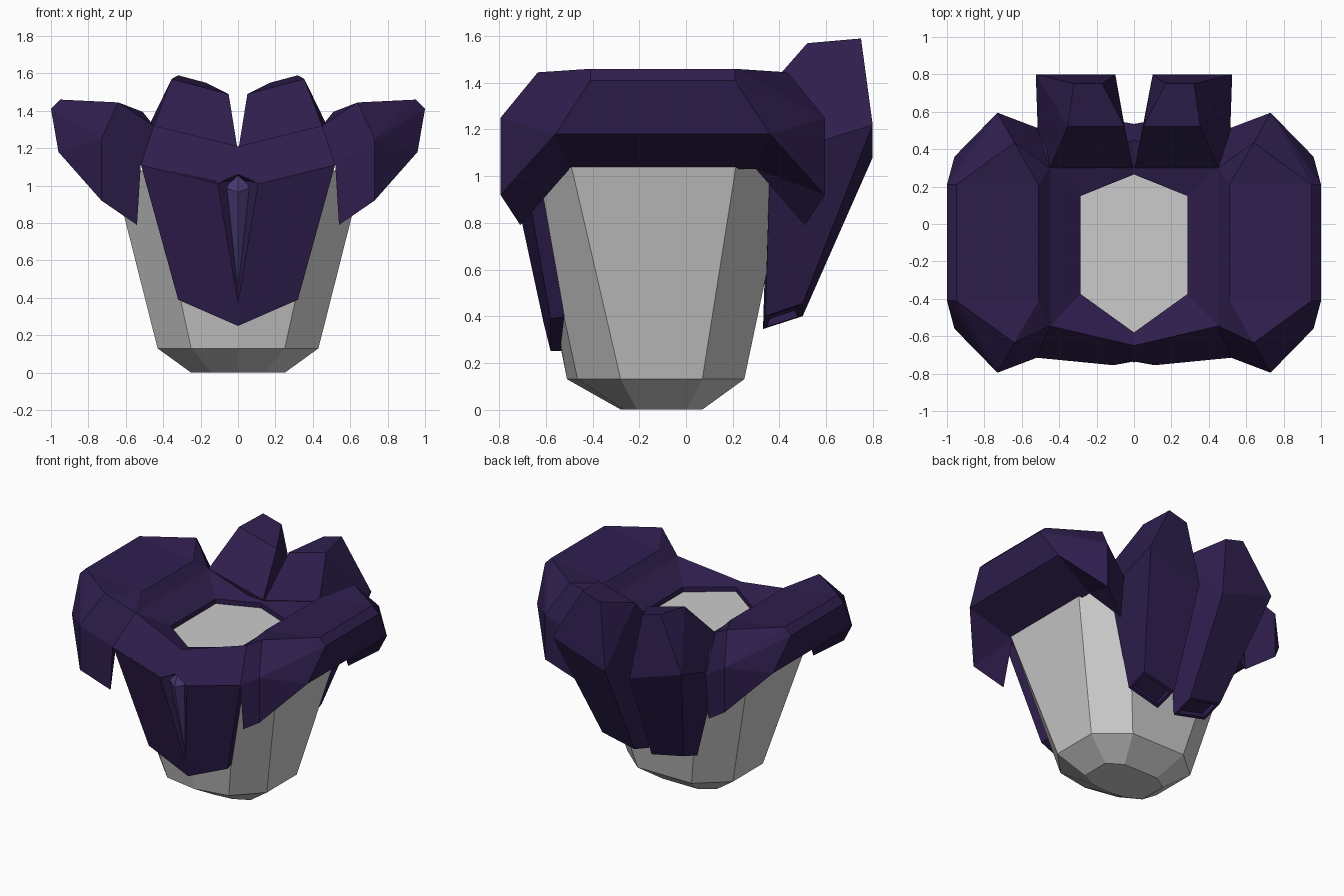
import bpy, bmesh
from mathutils import Vector

if "Cube" in bpy.data.objects:
    bpy.data.objects.remove(bpy.data.objects["Cube"])

def material(name, rgb):
    m = bpy.data.materials.new(name)
    m.diffuse_color = (*rgb, 1)
    m.use_nodes = True
    m.node_tree.nodes["Principled BSDF"].inputs["Base Color"].default_value = m.diffuse_color
    return m

purple = material("dark_purple", (0.028, 0.013, 0.075))
violet = material("gem_violet", (0.06, 0.04, 0.16))

def build(name, pts, faces, mat=None, recess=None):
    """Half model from named points; faces are strings of names. Mirrored over x."""
    bm = bmesh.new()
    for s in (1, -1):
        v = {k: bm.verts.new((s * p[0], p[1], p[2])) for k, p in pts.items()}
        holes = []
        for f in faces:
            names = f.split()
            face = bm.faces.new([v[n] for n in names][::s])
            if f == recess:
                holes.append(face)
        bm.normal_update()
    bmesh.ops.remove_doubles(bm, verts=bm.verts[:], dist=1e-4)
    bmesh.ops.recalc_face_normals(bm, faces=bm.faces[:])
    if recess:
        # sink a socket into the downward facing ends
        low = [f for f in bm.faces if f.normal.z < -0.7 and f.calc_center_median().z < 0.5]
        bmesh.ops.inset_individual(bm, faces=low, thickness=0.03)
        bmesh.ops.inset_individual(bm, faces=low, thickness=0.005, depth=-0.03)
    loose = [x for x in bm.verts if not x.link_faces]
    bmesh.ops.delete(bm, geom=loose, context='VERTS')
    me = bpy.data.meshes.new(name)
    bm.to_mesh(me)
    bm.free()
    ob = bpy.data.objects.new(name, me)
    bpy.context.collection.objects.link(ob)
    if mat:
        me.materials.append(mat)
    return ob

def loft(name, rings, mat=None):
    """Stack of half rings, each (z, [(x, y), ...]) running front to back."""
    pts, faces = {}, []
    n = len(rings[0][1])
    for r, (z, ring) in enumerate(rings):
        for i, (x, y) in enumerate(ring):
            pts[f"{r}_{i}"] = (x, y, z)
    for r in range(len(rings) - 1):
        for i in range(n - 1):
            faces.append(f"{r}_{i} {r}_{i+1} {r+1}_{i+1} {r+1}_{i}")
    for r in (0, len(rings) - 1):
        faces.append(" ".join(f"{r}_{i}" for i in range(n)))
    return build(name, pts, faces, mat)

# tapered grey torso
loft("torso", [
    (0.00, [(0, -.28), (.14, -.265), (.25, -.21), (.25, .0), (.14, .07), (0, .07)]),
    (0.13, [(0, -.51), (.25, -.465), (.43, -.28), (.43, .07), (.22, .25), (0, .25)]),
    (1.08, [(0, -.70), (.46, -.67), (.67, -.50), (.67, .22), (.42, .45), (0, .45)]),
])

# grey neck socket
hexagon = [(0, -.58), (.285, -.375), (.285, .15), (0, .265)]
loft("neck_socket", [(1.0, hexagon), (1.165, hexagon)])

# collar with shoulder pads: front points, copied to the back around y = -0.1
front = {
    "T": (0, -.65, 1.21), "P": (0, -.735, 1.06), "D": (.11, -.755, 1.01),
    "K": (.45, -.545, 1.32), "C": (.52, -.715, 1.11), "A": (.51, -.41, 1.395),
    "H": (.64, -.635, 1.445), "E": (.95, -.41, 1.46), "F": (1.0, -.41, 1.41),
    "L": (.96, -.56, 1.18), "G": (.73, -.795, 1.25), "Q": (.73, -.795, .92),
    "B": (.54, -.71, .79), "M": (.64, -.50, 1.03),
}
pts = dict(front)
pts.update({k + "b": (x, -.2 - y, z) for k, (x, y, z) in front.items()})
pts["Kb"] = (.45, .30, 1.32)
for i, (x, y) in enumerate(hexagon):
    pts[f"h{i}"] = (x, y, 1.2)
    pts[f"w{i}"] = (x, y, 1.1)
ends = ["A E H", "H E G", "E F G", "F L G", "G L Q", "K A H", "K H G C",
        "C G Q B", "Q L M", "B Q M", "C B M", "T K C D", "T D P"]
faces = ends + [" ".join(n + "b" for n in f.split()) for f in ends]
faces += [f"{a} {b} {b}b {a}b" for a, b in ("AE", "EF", "FL", "LM", "KA")]
faces += ["T K h1 h0", "K Kb h2 h1", "Kb Tb h3 h2"]
faces += [f"h{i} h{i+1} w{i+1} w{i}" for i in range(3)]
build("collar_and_shoulders", pts, faces, purple)

# chest plate with a central groove
build("chest_plate", {
    "P": (0, -.73, 1.07), "D": (.11, -.75, 1.02), "C": (.52, -.71, 1.115),
    "R": (.32, -.58, .39), "S": (0, -.58, .25), "V": (0, -.61, .37),
    "N": (0, -.66, 1.03), "c": (.49, -.60, 1.10), "r": (.31, -.51, .40),
    "s": (0, -.53, .25),
}, ["D C R V", "V R S", "P D N", "D V N", "C c r R", "R r s S", "c r s N"], purple)

# faceted gem in the groove
build("chest_gem", {
    "t": (0, -.70, 1.055), "o": (.07, -.70, .99), "a": (0, -.74, .965),
    "b": (0, -.615, .44), "k": (0, -.62, .98),
}, ["t o a", "o b a", "t o k", "o b k"], violet)

# pair of back fins with sockets in their lower ends
build("back_fins", {
    "a": (.05, .52, 1.49), "b": (.355, .52, 1.57), "c": (.17, .75, 1.55),
    "d": (.32, .75, 1.59), "e": (.005, .30, 1.21), "f": (.45, .30, 1.32),
    "g": (.10, .80, 1.08), "h": (.525, .80, 1.22), "i": (.02, .35, 1.0),
    "j": (.51, .36, 1.08), "k": (.07, .50, .40), "l": (.33, .50, .455),
    "m": (.07, .33, .345), "n": (.33, .34, .40),
}, ["e f b a", "a b d c", "c d h g", "g h l k", "b d h", "f b h j", "j h l n",
    "a c g", "e a g i", "i g k m", "k l n m", "i j n m", "e f j i"],
    purple, recess="k l n m")
